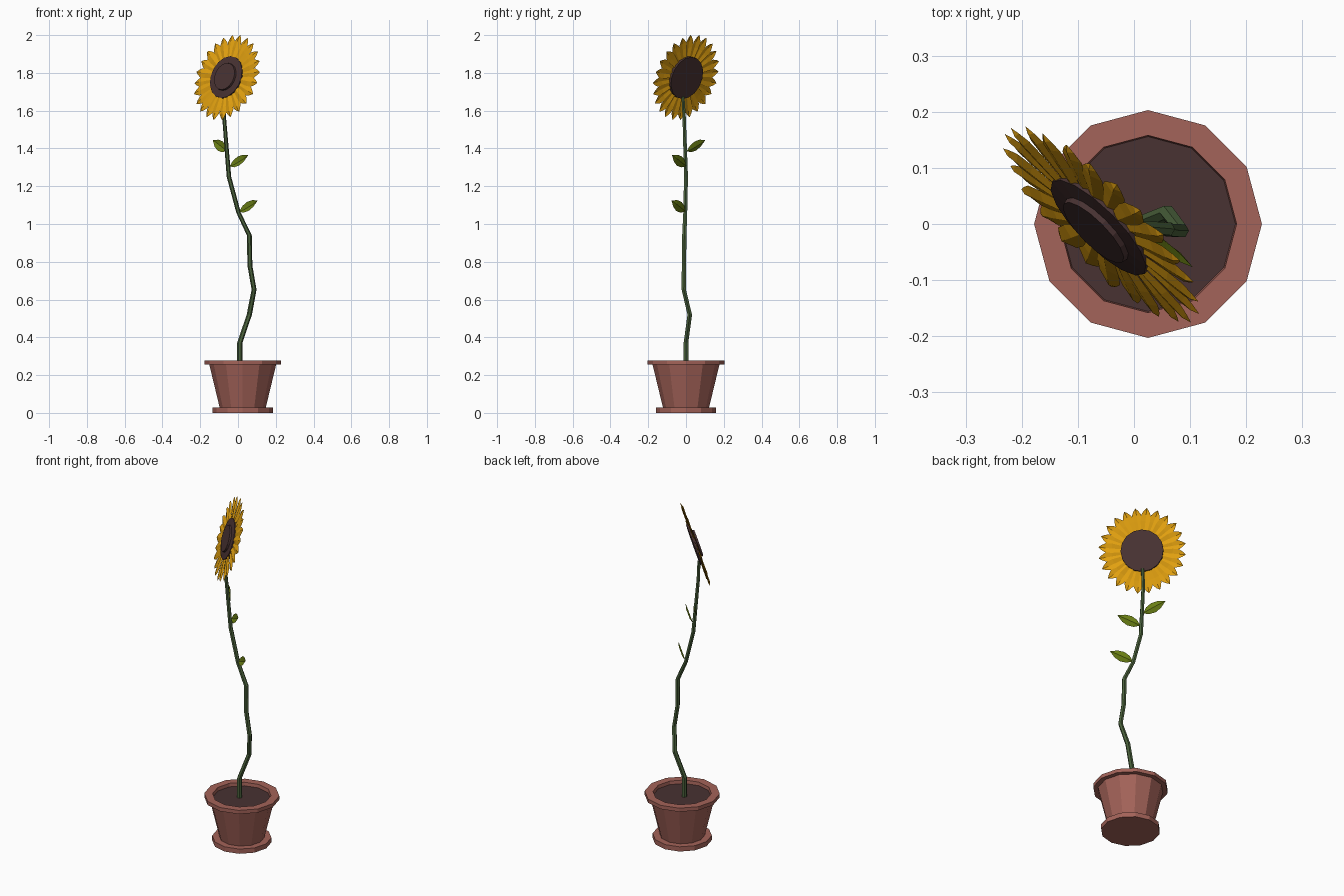
import bpy, bmesh, math
from mathutils import Vector, Matrix

if "Cube" in bpy.data.objects:
    bpy.data.objects.remove(bpy.data.objects["Cube"])


def material(name, rgb):
    m = bpy.data.materials.new(name)
    m.diffuse_color = (*rgb, 1)
    m.use_nodes = True
    m.node_tree.nodes["Principled BSDF"].inputs["Base Color"].default_value = m.diffuse_color
    return m


TERRACOTTA = material("terracotta", (0.37, 0.125, 0.10))
BROWN = material("dark brown", (0.065, 0.032, 0.032))
YELLOW = material("petal yellow", (0.75, 0.35, 0.005))
LEAF = material("leaf green", (0.14, 0.205, 0.007))
STEM = material("stem green", (0.07, 0.122, 0.045))


def make(name, bm, mat, matrix=Matrix(), fix=True):
    if fix:
        bmesh.ops.recalc_face_normals(bm, faces=bm.faces)
    me = bpy.data.meshes.new(name)
    bm.to_mesh(me)
    bm.free()
    me.materials.append(mat)
    ob = bpy.data.objects.new(name, me)
    ob.matrix_world = matrix
    bpy.context.collection.objects.link(ob)
    return ob


def tube(bm, rings, sides, phase=0):
    """Skin horizontal rings given as (x, y, z, radius), with capped ends."""
    loops = []
    for x, y, z, r in rings:
        loops.append([bm.verts.new((x + r * math.cos(phase + math.tau * i / sides),
                                    y + r * math.sin(phase + math.tau * i / sides), z))
                      for i in range(sides)])
    for a, b in zip(loops, loops[1:]):
        for i in range(sides):
            j = (i + 1) % sides
            bm.faces.new((a[i], a[j], b[j], b[i]))
    bm.faces.new(loops[0][::-1])
    bm.faces.new(loops[-1])


def blade(bm, profile, matrix, fold):
    """Pointed folded blade along local x; profile is (x, half width)."""
    rows = []
    for x, w in profile:
        if w == 0:
            rows.append([bm.verts.new(matrix @ Vector((x, 0, 0)))] * 3)
        else:
            rows.append([bm.verts.new(matrix @ Vector((x, s * w, fold * (1 - abs(s)))))
                         for s in (-1, 0, 1)])
    for a, b in zip(rows, rows[1:]):
        for i in range(2):
            loop = []
            for v in (a[i], b[i], b[i + 1], a[i + 1]):
                if v not in loop:
                    loop.append(v)
            bm.faces.new(loop)


# Pot with saucer foot, rim and inner wall down to the soil
CX = 0.025
bm = bmesh.new()
tube(bm, [(CX, 0, z, r) for r, z in (
    (0.16, 0), (0.16, 0.028), (0.122, 0.028), (0.177, 0.256),
    (0.203, 0.256), (0.203, 0.278), (0.158, 0.278), (0.155, 0.25))], 12)
make("pot", bm, TERRACOTTA)

# Soil
bm = bmesh.new()
tube(bm, [(CX, 0, 0.249, 0.154), (CX, 0, 0.258, 0.156)], 12)
make("soil", bm, BROWN)

# Crooked stem
bm = bmesh.new()
tube(bm, [(0.01, 0, 0.25, 0.014), (0.01, 0, 0.373, 0.014), (0.06, 0.02, 0.52, 0.014),
          (0.085, -0.012, 0.653, 0.013), (0.063, -0.011, 0.78, 0.013),
          (0.06, -0.009, 0.94, 0.013), (0.003, -0.004, 1.06, 0.012),
          (-0.048, 0, 1.25, 0.012), (-0.074, -0.01, 1.57, 0.010),
          (-0.074, -0.016, 1.675, 0.009)], 6)
make("stem", bm, STEM)

# Head frame: faces front-left, tipped slightly upward
t, h = math.radians(17), math.sqrt(0.5)
u = Vector((h, -h, 0))
v = Vector((h * math.sin(t), h * math.sin(t), math.cos(t)))
n = u.cross(v)
R = Matrix((u, v, n)).transposed().to_4x4()
head = Matrix.Translation((-0.057, 0, 1.775)) @ R

# Seed disc with raised centre
bm = bmesh.new()
tube(bm, [(0, 0, z, r) for r, z in (
    (0.116, -0.008), (0.116, 0.010), (0.076, 0.013), (0.074, 0.023))], 16)
make("seed_disc", bm, BROWN, head)

# Petals, alternately layered
bm = bmesh.new()
COUNT = 24
for i in range(COUNT):
    m = (Matrix.Rotation(math.tau * (i + 0.5) / COUNT, 4, 'Z')
         @ Matrix.Translation((0, 0, 0.003 * (i % 2))))
    blade(bm, ((0.09, 0.014), (0.165, 0.026), (0.20, 0.025), (0.222, 0.013), (0.238, 0)),
          m, 0.006)
make("petals", bm, YELLOW, head, fix=False)

# Leaves, lying parallel to the head
for k, (base, side) in enumerate((((-0.060, 0.003, 1.385), -1),
                                  ((-0.045, 0, 1.305), 1),
                                  ((0.005, -0.003, 1.065), 1))):
    bm = bmesh.new()
    rise = math.radians(27)
    m = Matrix.Rotation(rise if side > 0 else math.pi - rise, 4, 'Z')
    blade(bm, ((0, 0), (0.03, 0.021), (0.065, 0.028), (0.10, 0.021), (0.138, 0)), m, -0.008)
    make(f"leaf_{k + 1}", bm, LEAF, Matrix.Translation(base) @ R, fix=False)
